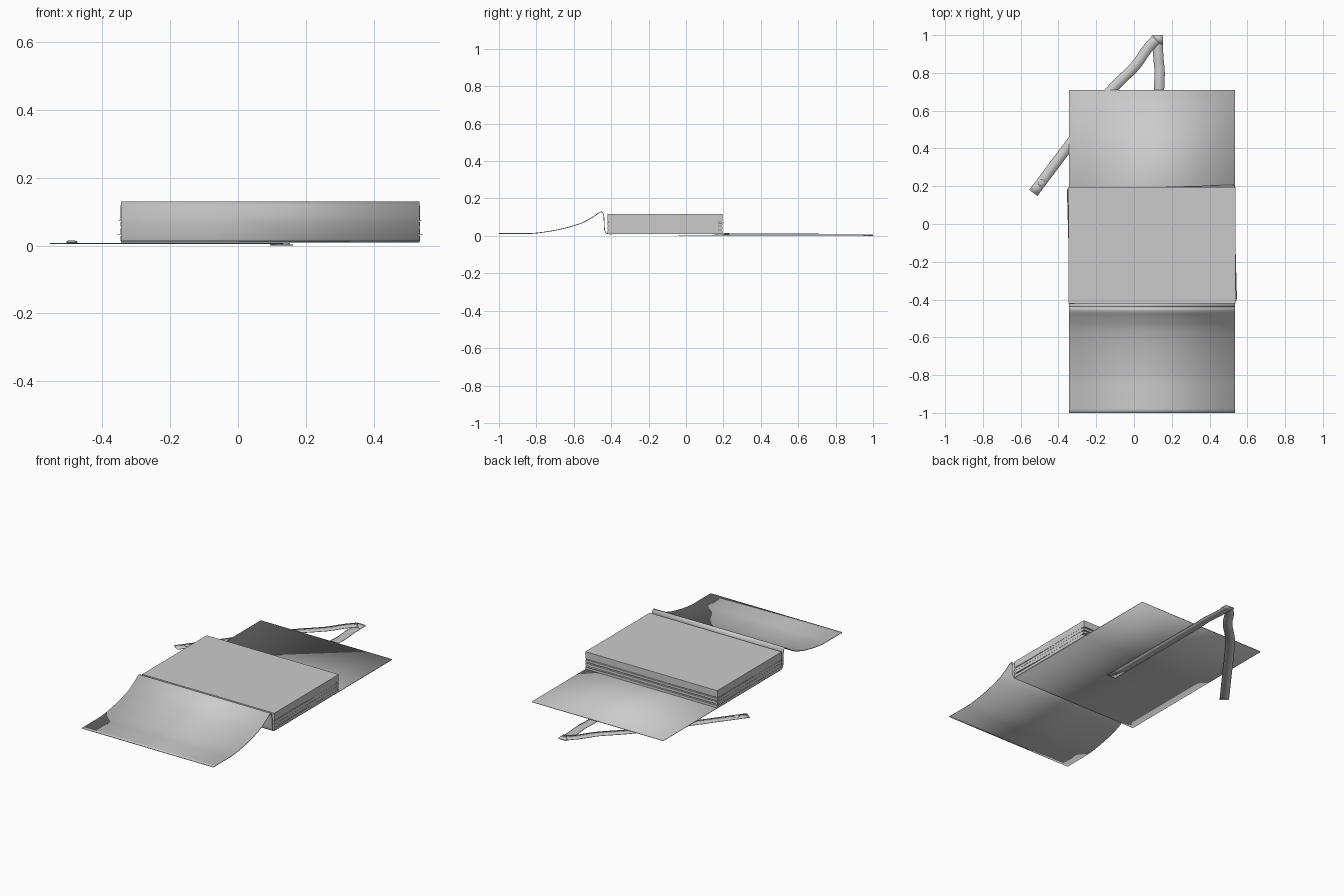
import bpy, bmesh, math
from mathutils import Vector

if "Cube" in bpy.data.objects:
    bpy.data.objects.remove(bpy.data.objects["Cube"])

X0, X1 = -0.345, 0.535
CX = (X0 + X1) / 2


def spline(pts, n=5):
    """Catmull-Rom curve through the points."""
    p = [Vector(q) for q in pts]
    p = [2 * p[0] - p[1]] + p + [2 * p[-1] - p[-2]]
    out = []
    for a, b, c, d in zip(p, p[1:], p[2:], p[3:]):
        for i in range(n):
            t = i / n
            out.append(0.5 * (2 * b + (c - a) * t + (2 * a - 5 * b + 4 * c - d) * t * t
                              + (3 * b - a - 3 * c + d) * t ** 3))
    return out + [p[-2]]


def make(name, bm):
    bmesh.ops.recalc_face_normals(bm, faces=bm.faces)
    me = bpy.data.meshes.new(name)
    bm.to_mesh(me)
    bm.free()
    ob = bpy.data.objects.new(name, me)
    bpy.context.collection.objects.link(ob)
    bpy.ops.object.select_all(action='DESELECT')
    bpy.context.view_layer.objects.active = ob
    ob.select_set(True)
    bpy.ops.object.shade_smooth_by_angle(angle=math.radians(35))
    return ob


def sheet(name, left, right, thick):
    """Thin sheet spanning two edge lines, centred thickness."""
    bm = bmesh.new()
    a = [bm.verts.new(v) for v in left]
    b = [bm.verts.new(v) for v in right]
    for i in range(len(a) - 1):
        bm.faces.new((a[i], a[i + 1], b[i + 1], b[i]))
    ob = make(name, bm)
    m = ob.modifiers.new("thickness", 'SOLIDIFY')
    m.thickness = thick
    m.offset = 0
    return ob


def slab(name, y0, y1, z0, z1, rot=0.0, grow=0.0):
    bm = bmesh.new()
    bmesh.ops.create_cube(bm, size=1)
    bmesh.ops.scale(bm, verts=bm.verts, vec=(X1 - X0 + 2 * grow, y1 - y0, z1 - z0))
    ob = make(name, bm)
    ob.location = (CX, (y0 + y1) / 2, (z0 + z1) / 2)
    ob.rotation_euler.z = math.radians(rot)
    return ob


# leather cover: flat back half, upright spine and curled front flap
flap = spline([(0, -1, .013), (0, -.9, .013), (0, -.8, .015), (0, -.67, .036),
               (0, -.56, .068), (0, -.5, .1), (0, -.462, .125), (0, -.446, .124),
               (0, -.439, .1), (0, -.437, .06), (0, -.434, .027), (0, -.42, .012),
               (0, -.38, .011)])
flap += [Vector((0, 0.2, .011)), Vector((0, .71, .011))]
sheet("cover", [v + Vector((X0, 0, 0)) for v in flap],
      [v + Vector((X1, 0, 0)) for v in flap], .004)

# page block: core with page gatherings showing at the open edge
slab("page_core", -.418, .175, .014, .117, grow=.001)
edges = [.013, .028, .034, .050, .056, .070, .076, .118]
for i in range(0, len(edges), 2):
    slab(f"page_gathering_{i // 2}", -.42, .196, edges[i], edges[i + 1], grow=.002)
# loose pages, slightly turned
slab("loose_page_low", -.41, .195, .0305, .0320, rot=1.6, grow=.002)
slab("loose_page_high", -.415, .195, .0725, .0740, rot=1.0, grow=.002)


def strap_run(name, path, z, w=.027):
    pts = spline([(x, y, z) for x, y in path], 4)
    l, r = [], []
    for i, p in enumerate(pts):
        d = (pts[min(i + 1, len(pts) - 1)] - pts[max(i - 1, 0)]).normalized()
        n = Vector((-d.y, d.x, 0)) * w
        l.append(p + n)
        r.append(p - n)
    sheet(name, l, r, .003)


# strap: straight run under the cover, fold, diagonal run back
strap_run("strap_straight", [(.135, -.04), (.135, .35), (.133, .71), (.136, .8),
                             (.128, .9), (.127, 1.0)], .0015)
strap_run("strap_diagonal", [(.115, .977), (.065, .92), (.005, .835), (-.12, .71),
                             (-.23, .57), (-.345, .415), (-.45, .275), (-.533, .165)], .006)
# folded corner joining both runs
sheet("strap_fold", [(.095, 1.0, .0038), (.154, 1.0, .0038)],
      [(.135, .955, .0038), (.154, .95, .0038)], .0065)

# stud near the strap end
bm = bmesh.new()
bmesh.ops.create_uvsphere(bm, u_segments=20, v_segments=10, radius=.017)
bmesh.ops.scale(bm, verts=bm.verts, vec=(1, 1, .28))
stud = make("strap_stud", bm)
stud.location = (-.49, .218, .0105)
